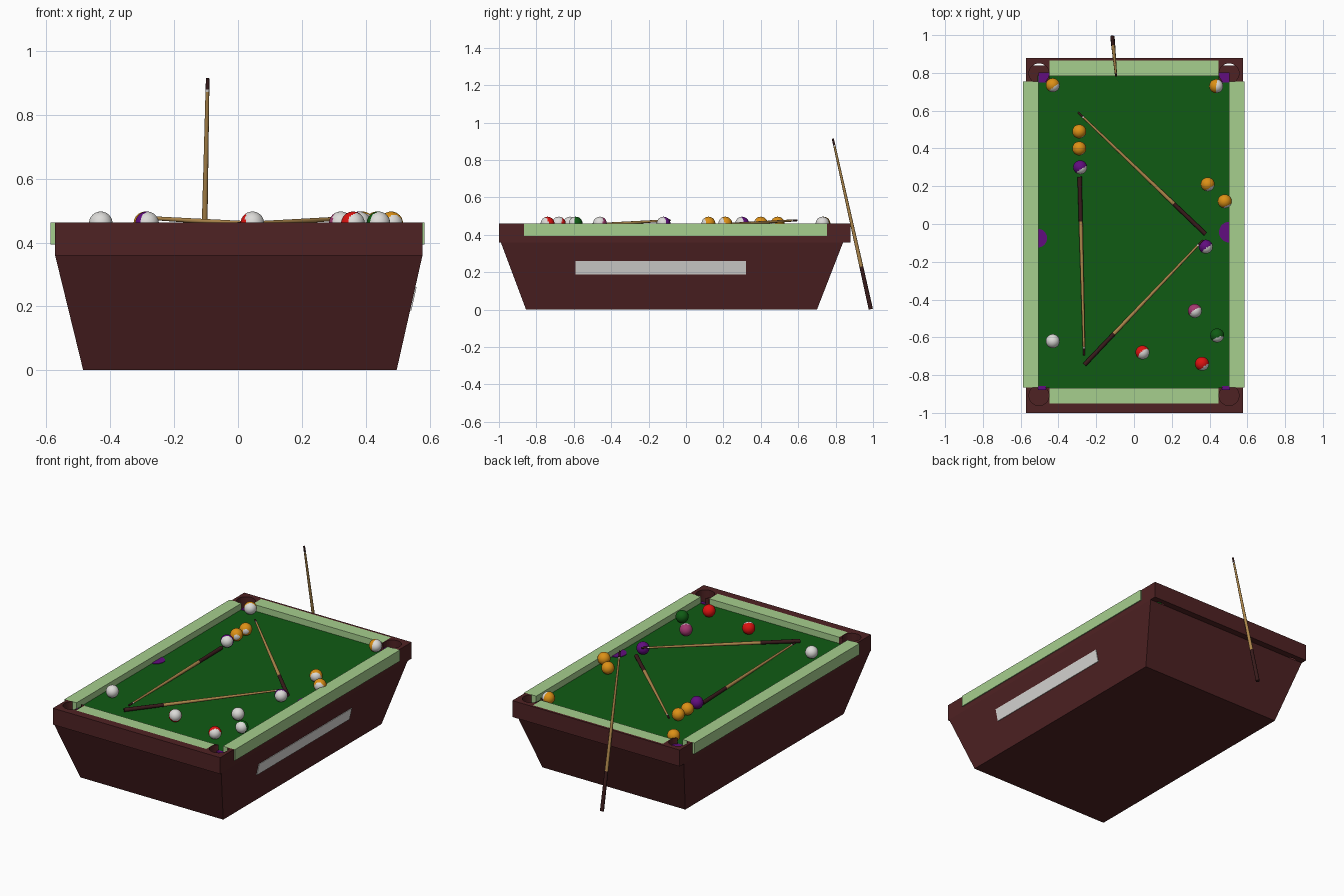
import bpy, bmesh, math
from mathutils import Vector, Matrix

if "Cube" in bpy.data.objects:
    bpy.data.objects.remove(bpy.data.objects["Cube"])


def mat(name, r, g, b):
    m = bpy.data.materials.new(name)
    m.diffuse_color = (r, g, b, 1)
    m.use_nodes = True
    m.node_tree.nodes["Principled BSDF"].inputs["Base Color"].default_value = m.diffuse_color
    return m


WOOD = mat("dark_red_wood", 0.078, 0.016, 0.017)
FELT = mat("green_felt", 0.005, 0.105, 0.007)
RAIL = mat("pale_green_rail", 0.38, 0.62, 0.27)
PURPLE = mat("purple", 0.12, 0.004, 0.21)
ORANGE = mat("orange", 0.72, 0.28, 0.008)
WHITE = mat("white", 0.72, 0.71, 0.69)
RED = mat("red", 0.72, 0.006, 0.005)
PINK = mat("pink", 0.36, 0.04, 0.16)
TAN = mat("tan_cue_wood", 0.42, 0.24, 0.07)
DARK = mat("dark_cue_butt", 0.04, 0.011, 0.011)

RAIL_TOP, FELT_TOP, BODY_TOP, LIP = 0.462, 0.423, 0.36, 0.393


def finish(name, bm, *mats):
    bmesh.ops.recalc_face_normals(bm, faces=bm.faces)
    me = bpy.data.meshes.new(name)
    bm.to_mesh(me)
    bm.free()
    for m in mats:
        me.materials.append(m)
    ob = bpy.data.objects.new(name, me)
    bpy.context.collection.objects.link(ob)
    return ob


def box(name, m, x0, x1, y0, y1, z0, z1, base=None):
    """Box between limits; base = (x0, x1, y0, y1) gives a different bottom."""
    bm = bmesh.new()
    bmesh.ops.create_cube(bm, size=2)
    for v in bm.verts:
        lim = base if base and v.co.z < 0 else (x0, x1, y0, y1)
        v.co = (lim[v.co.x > 0], lim[2 + (v.co.y > 0)], z1 if v.co.z > 0 else z0)
    return finish(name, bm, m)


def disc(name, m, x, y, r, z0, z1):
    bm = bmesh.new()
    bmesh.ops.create_cone(bm, cap_ends=True, segments=32, radius1=r, radius2=r, depth=z1 - z0,
                          matrix=Matrix.Translation((x, y, (z0 + z1) / 2)))
    return finish(name, bm, m)


# Tapered body and the lip that carries the side rails
box("body", WOOD, -0.573, 0.578, -0.99, 0.84, 0, BODY_TOP, base=(-0.485, 0.497, -0.855, 0.70))
box("side_lip", WOOD, -0.573, 0.578, -0.865, 0.755, BODY_TOP, LIP)
box("back_lip", WOOD, -0.447, 0.447, 0.755, 0.866, BODY_TOP, LIP)

# Playing surface, end walls and cushions
box("felt", FELT, -0.51, 0.505, -0.87, 0.787, LIP - 0.01, FELT_TOP)
box("front_wall", WOOD, -0.447, 0.447, -1.0, -0.95, BODY_TOP, RAIL_TOP)
box("back_wall", WOOD, -0.447, 0.447, 0.865, 0.88, BODY_TOP, RAIL_TOP)
box("front_rail", RAIL, -0.447, 0.447, -0.95, -0.868, BODY_TOP, RAIL_TOP)
box("back_rail", RAIL, -0.447, 0.447, 0.783, 0.865, LIP, RAIL_TOP)
box("left_rail", RAIL, -0.587, -0.505, -0.865, 0.755, LIP, RAIL_TOP)
box("right_rail", RAIL, 0.502, 0.584, -0.865, 0.755, LIP, RAIL_TOP)

# Corner blocks with pocket holes, and purple pocket markings
for side, s in (("left", -1), ("right", 1)):
    x0, x1 = (-0.573, -0.447) if s < 0 else (0.447, 0.578)
    for end, y0, y1, cy in (("front", -1.0, -0.865, -0.908), ("back", 0.755, 0.88, 0.797)):
        block = box(f"{end}_{side}_corner", WOOD, x0, x1, y0, y1, BODY_TOP, RAIL_TOP)
        cutter = disc(f"{end}_{side}_pocket_cutter", WOOD, s * 0.503, cy, 0.053, 0.3, 0.55)
        cutter.hide_render = True
        cutter.hide_set(True)
        mod = block.modifiers.new("pocket", "BOOLEAN")
        mod.operation = "DIFFERENCE"
        mod.object = cutter
    box(f"back_{side}_pocket_mark", PURPLE, s * 0.478 - 0.028, s * 0.478 + 0.028,
        0.75, 0.803, FELT_TOP - 0.005, FELT_TOP + 0.003)
    box(f"front_{side}_pocket_mark", PURPLE, s * 0.487 - 0.02, s * 0.487 + 0.02,
        -0.88, -0.858, FELT_TOP - 0.005, FELT_TOP + 0.003)
disc("left_middle_pocket", PURPLE, -0.51, -0.075, 0.05, FELT_TOP - 0.003, FELT_TOP + 0.003)
disc("right_middle_pocket", PURPLE, 0.505, -0.043, 0.055, FELT_TOP - 0.003, FELT_TOP + 0.003)


# Pale plate lying on the sloping right side
def side_x(z):
    return 0.497 + 0.081 * z / BODY_TOP


bm = bmesh.new()
bmesh.ops.create_cube(bm, size=2)
for v in bm.verts:
    z = 0.26 if v.co.z > 0 else 0.187
    v.co = (side_x(z) + (0.004 if v.co.x > 0 else -0.003), 0.32 if v.co.y > 0 else -0.59, z)
finish("side_plate", bm, WHITE)

# Balls: white patch where the face looks along a direction
R = 0.037
BALLS = [
    (-0.43, 0.735, ORANGE, (0.6, -0.8, 0.0), 0.3),
    (0.435, 0.73, ORANGE, (1, -0.1, 0.1), 0.1),
    (-0.29, 0.49, ORANGE, (0.6, -0.8, 0.0), 0.9),
    (-0.29, 0.40, ORANGE, (0.6, -0.8, 0.0), 0.9),
    (-0.285, 0.30, PURPLE, (0.5, -0.8, 0.2), 0.45),
    (0.39, 0.21, ORANGE, (0.5, -0.8, 0.0), 0.6),
    (0.48, 0.12, ORANGE, (0.4, -0.9, 0.0), 0.7),
    (0.38, -0.12, PURPLE, (0.6, -0.8, 0.1), 0.3),
    (0.322, -0.46, PINK, (0.5, -0.7, 0.4), 0.25),
    (0.44, -0.59, FELT, (0.3, -0.9, 0.2), 0.45),
    (0.045, -0.68, RED, (0.5, -0.6, 0.5), 0.35),
    (0.36, -0.74, RED, (0.6, -0.8, 0.0), 0.5),
    (-0.43, -0.62, WHITE, (0, 0, 1), 2),
]
for i, (x, y, m, d, limit) in enumerate(BALLS):
    bm = bmesh.new()
    bmesh.ops.create_uvsphere(bm, u_segments=32, v_segments=20, radius=R)
    d = Vector(d).normalized()
    for f in bm.faces:
        f.smooth = True
        f.material_index = int(f.calc_center_median().normalized().dot(d) > limit)
    ball = finish(f"ball_{i + 1}", bm, m, WHITE)
    ball.location = (x, y, FELT_TOP + R)


# Cues: lathed rod from butt to tip with dark butt, tan shaft, pale ring, dark tip
def cue(name, butt, tip):
    butt, tip = Vector(butt), Vector(tip)
    axis = tip - butt
    rot = axis.to_track_quat("Z", "Y").to_matrix()
    stations = [(0, 0.0115), (0.25, 0.0105), (0.955, 0.006), (0.963, 0.006), (1, 0.0055)]
    bm = bmesh.new()
    n, rings = 12, []
    for t, r in stations:
        rings.append([bm.verts.new(butt + axis * t + rot @ Vector(
            (r * math.cos(a * math.tau / n), r * math.sin(a * math.tau / n), 0))) for a in range(n)])
    for k, mi in enumerate((0, 1, 2, 0)):
        for a in range(n):
            b = (a + 1) % n
            f = bm.faces.new((rings[k][a], rings[k][b], rings[k + 1][b], rings[k + 1][a]))
            f.material_index, f.smooth = mi, True
    bm.faces.new(rings[0])
    bm.faces.new(rings[-1])
    ob = finish(name, bm, DARK, TAN, WHITE)
    ob.data.set_sharp_from_angle(angle=math.radians(40))


cue("cue_back", (0.378, -0.053, 0.437), (-0.297, 0.592, 0.478))
cue("cue_front", (-0.262, -0.745, 0.437), (0.365, -0.085, 0.478))
cue("cue_left", (-0.288, 0.25, 0.437), (-0.264, -0.695, 0.445))
cue("cue_leaning", (-0.114, 0.988, 0.003), (-0.095, 0.785, 0.914))
